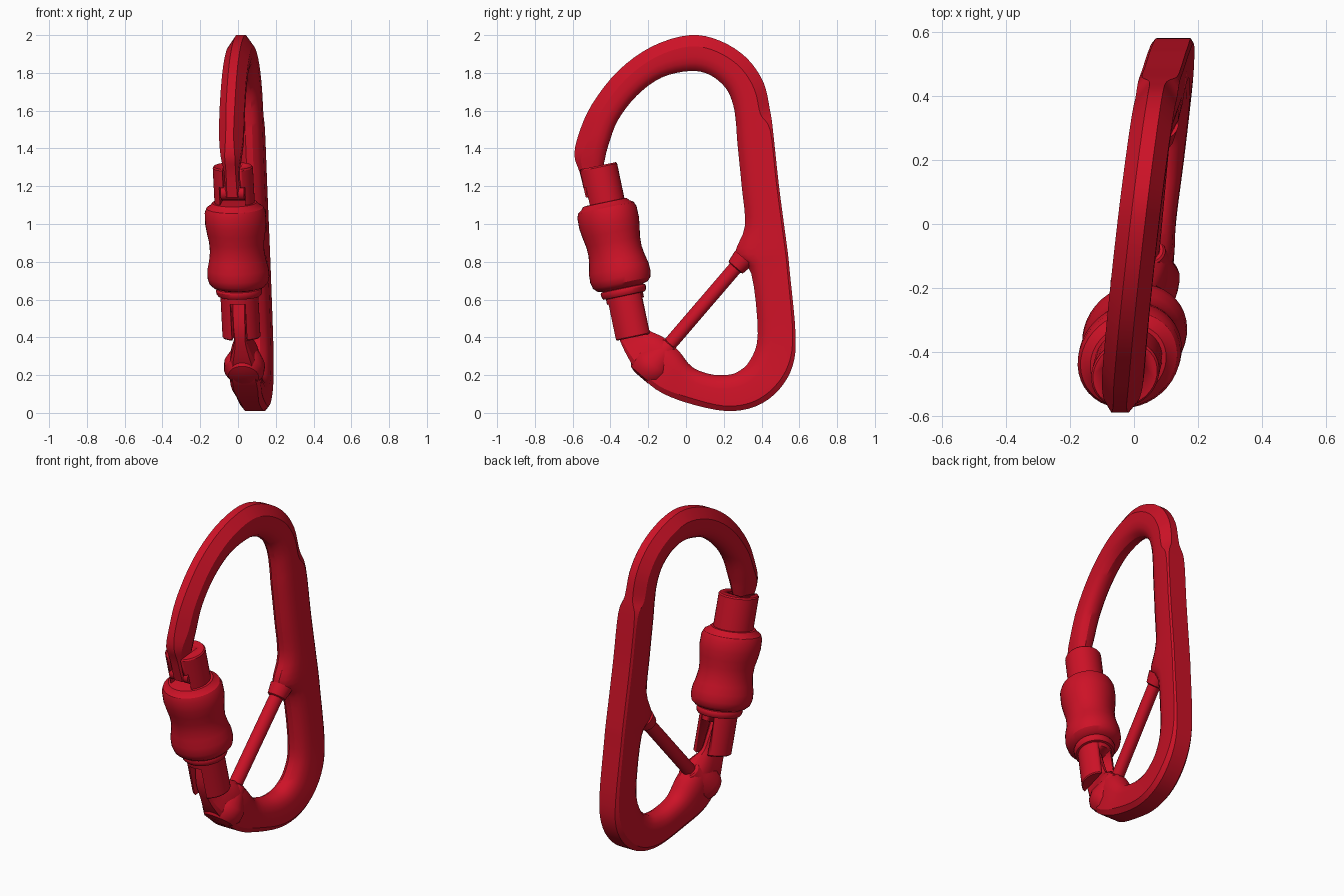
import bpy, bmesh, math
from mathutils import Vector

if "Cube" in bpy.data.objects:
    bpy.data.objects.remove(bpy.data.objects["Cube"])

red = bpy.data.materials.new("anodised_red")
red.diffuse_color = (0.61, 0.006, 0.02, 1)
red.use_nodes = True
red.node_tree.nodes["Principled BSDF"].inputs["Base Color"].default_value = red.diffuse_color


def lean(v):
    """The whole clip lies in a slightly turned and tilted plane."""
    return Vector((v[0] + 0.121 * v[1] - 0.026 * v[2] + 0.063, v[1], v[2]))


def finish(name, bm, angle=32):
    for v in bm.verts:
        v.co = lean(v.co)
    bmesh.ops.recalc_face_normals(bm, faces=bm.faces)
    me = bpy.data.meshes.new(name)
    bm.to_mesh(me)
    bm.free()
    me.materials.append(red)
    ob = bpy.data.objects.new(name, me)
    bpy.context.collection.objects.link(ob)
    bpy.ops.object.select_all(action='DESELECT')
    ob.select_set(True)
    bpy.context.view_layer.objects.active = ob
    bpy.ops.object.shade_smooth_by_angle(angle=math.radians(angle))
    return ob


def loft(name, rings, angle=32):
    """Skin closed rings and cap both ends."""
    bm = bmesh.new()
    vs = [[bm.verts.new(p) for p in r] for r in rings]
    n = len(vs[0])
    for a, b in zip(vs, vs[1:]):
        for i in range(n):
            bm.faces.new((a[i], a[(i + 1) % n], b[(i + 1) % n], b[i]))
    bm.faces.new(vs[0])
    bm.faces.new(vs[-1])
    return finish(name, bm, angle)


def lathe(name, start, end, profile, segs=32):
    """Turn (distance, radius) pairs about the line from start to end."""
    s, d = Vector(start), (Vector(end) - Vector(start)).normalized()
    u = Vector((1, 0, 0)) if abs(d.x) < 0.9 else Vector((0, 1, 0))
    w = d.cross(u).normalized()
    rings = [[s + d * t + (u * math.cos(k * math.tau / segs) + w * math.sin(k * math.tau / segs)) * r
              for k in range(segs)] for t, r in profile]
    return loft(name, rings)


def spline(rows, sub):
    """Catmull-Rom interpolation of number rows."""
    out = []
    for i in range(len(rows) - 1):
        p = [rows[max(0, min(len(rows) - 1, i + k))] for k in (-1, 0, 1, 2)]
        for j in range(sub):
            t = j / sub
            out.append([0.5 * (2 * b + (c - a) * t + (2 * a - 5 * b + 4 * c - d) * t * t
                               + (3 * b - a - 3 * c + d) * t ** 3) for a, b, c, d in zip(*p)])
    return out + [list(rows[-1])]


# Frame stations: outer y, outer z, inner y, inner z, half thickness, outer chamfer
nose = [(-0.53, 1.14, -0.43, 1.14, 0.036, 0.2), (-0.562, 1.27, -0.44, 1.27, 0.038, 0.3),
        (-0.59, 1.36, -0.43, 1.34, 0.052, 0.6)]
arch = [(-0.57, 1.47, -0.41, 1.42, 0.063, 1), (-0.50, 1.63, -0.36, 1.55, 0.065, 1),
        (-0.36, 1.81, -0.26, 1.68, 0.065, 1), (-0.18, 1.94, -0.13, 1.775, 0.065, 1),
        (0.02, 2.0, 0.02, 1.81, 0.065, 1), (0.18, 1.97, 0.125, 1.79, 0.065, 1),
        (0.32, 1.88, 0.21, 1.72, 0.065, 1), (0.41, 1.75, 0.25, 1.63, 0.065, 1),
        (0.445, 1.60, 0.265, 1.53, 0.065, 0.9)]
spine = [(0.46, 1.50, 0.272, 1.43, 0.065, 0.25), (0.49, 1.22, 0.295, 1.2, 0.065, 0.2),
         (0.52, 0.99, 0.312, 0.99, 0.065, 0.2), (0.54, 0.84, 0.262, 0.84, 0.065, 0.2),
         (0.55, 0.74, 0.345, 0.74, 0.065, 0.2), (0.58, 0.42, 0.38, 0.42, 0.065, 0.25)]
bottom = [(0.565, 0.25, 0.34, 0.28, 0.067, 0.4), (0.49, 0.12, 0.27, 0.215, 0.07, 0.5),
          (0.37, 0.035, 0.20, 0.20, 0.07, 0.5), (0.21, 0.01, 0.12, 0.207, 0.07, 0.5),
          (0.0, 0.055, 0.03, 0.245, 0.07, 0.5), (-0.16, 0.125, -0.04, 0.33, 0.08, 0.4),
          (-0.27, 0.235, -0.12, 0.40, 0.07, 0.4)]
tongue = [(-0.34, 0.36, -0.20, 0.44, 0.036, 0.2), (-0.37, 0.46, -0.235, 0.50, 0.034, 0.1),
          (-0.37, 0.59, -0.28, 0.60, 0.034, 0.1)]


def section(yo, zo, yi, zi, h, c):
    o, i = Vector((0, yo, zo)), Vector((0, yi, zi))
    c = max(c, 0.05)
    size = (i - o).length
    half = [(0, h - 0.042 * c), (0.06 * c / size, h), (0.6, h), (0.78, 0.9 * h),
            (0.92, 0.65 * h), (1, 0.28 * h)]
    pts = half + [(s, -w) for s, w in reversed(half)]
    return [o.lerp(i, s) + Vector((w, 0, 0)) for s, w in pts]


loft("frame", [section(*r) for r in spline(nose + arch + spine + bottom + tongue, 4)], 30)

# Cross pin at the tip of the nose
lathe("nose_pin", (-0.062, -0.49, 1.165), (1, -0.49, 1.165), [(0, 0.04), (0.124, 0.04)], 16)

# Gate: a turned core with slots for the nose and the hinge tongue
TOP, END = Vector((0, -0.47, 1.307)), Vector((0, -0.28, 0.40))
AXIS = (END - TOP).normalized()
SIDE = Vector((0, -AXIS.z, AXIS.y))
LENGTH = (END - TOP).length
gate = lathe("gate_core", TOP, END, [(0, 0.1), (0.008, 0.106), (0.3, 0.106), (0.5, 0.1),
                                     (LENGTH - 0.006, 0.1), (LENGTH, 0.095)])


def cut(target, w, t0, t1, n0, n1):
    """Cut a box given in gate axis coordinates."""
    rings = [[TOP + AXIS * t + SIDE * n + Vector((x, 0, 0))
              for x, n in ((-w, n0), (w, n0), (w, n1), (-w, n1))] for t in (t0, t1)]
    cutter = loft("slot_cutter", rings)
    cutter.hide_render = True
    mod = target.modifiers.new("slot", 'BOOLEAN')
    mod.operation, mod.object, mod.solver = 'DIFFERENCE', cutter, 'EXACT'
    bpy.context.view_layer.objects.active = target
    bpy.ops.object.modifier_apply(modifier=mod.name)
    bpy.data.objects.remove(cutter)


cut(gate, 0.045, -0.05, 0.22, -0.2, 0.045)
cut(gate, 0.068, 0.10, 0.22, -0.2, 0.035)
cut(gate, 0.04, 0.73, 1.0, -0.2, 0.2)

# Locking sleeve with two bulges and a waist, then a thin retaining ring
lathe("locking_sleeve", TOP, END, [
    (0.195, 0.10), (0.197, 0.118), (0.212, 0.13), (0.225, 0.15), (0.25, 0.16), (0.31, 0.161),
    (0.36, 0.154), (0.41, 0.145), (0.46, 0.143), (0.51, 0.150), (0.555, 0.161), (0.60, 0.163),
    (0.632, 0.155), (0.652, 0.135), (0.662, 0.10)], 40)
lathe("retaining_ring", TOP, END, [
    (0.655, 0.09), (0.662, 0.118), (0.672, 0.122), (0.69, 0.119), (0.70, 0.112), (0.704, 0.09)])

# Cross bar and the flared boss it sits in
BAR0, BAR1 = (0, -0.085, 0.365), (0, 0.31, 0.825)
lathe("cross_bar", BAR0, BAR1, [(-0.03, 0.037), (0.59, 0.037)], 20)
lathe("bar_boss", BAR0, BAR1, [
    (-0.235, 0.045), (-0.225, 0.08), (-0.19, 0.105), (-0.14, 0.108), (-0.07, 0.078),
    (-0.005, 0.055), (0.0, 0.048)], 24)
lathe("bar_socket", BAR0, BAR1, [(0.53, 0.042), (0.535, 0.05), (0.60, 0.06)], 20)
